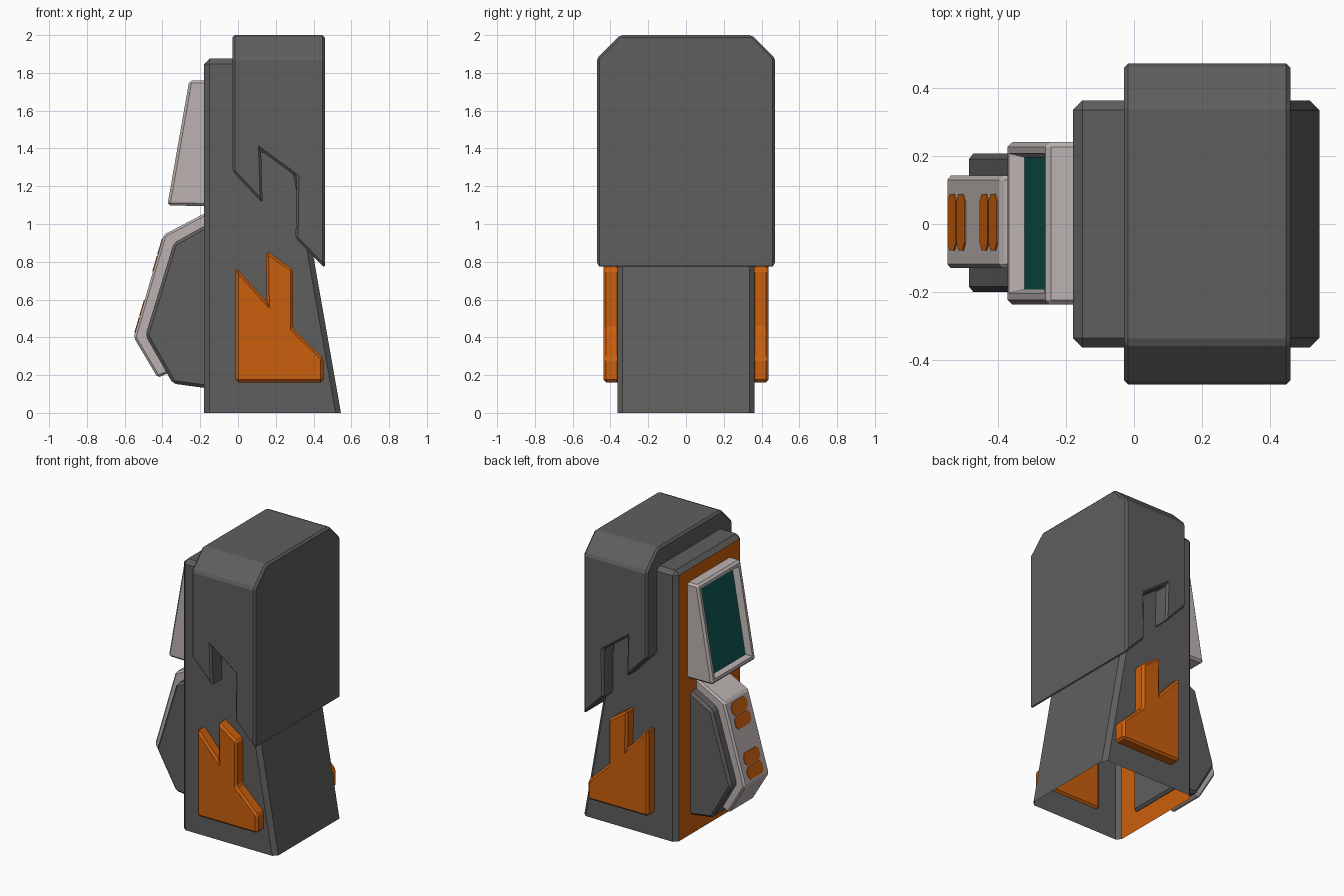
import bpy, bmesh
from mathutils import Vector

if "Cube" in bpy.data.objects:
    bpy.data.objects.remove(bpy.data.objects["Cube"])


def material(name, rgb):
    m = bpy.data.materials.new(name)
    m.diffuse_color = (*rgb, 1)
    m.use_nodes = True
    m.node_tree.nodes["Principled BSDF"].inputs["Base Color"].default_value = m.diffuse_color
    return m


GREY = material("dark grey", (0.115, 0.113, 0.112))
LIGHT = material("pale warm grey", (0.50, 0.45, 0.44))
ORANGE = material("orange", (0.60, 0.115, 0.004))
TEAL = material("screen teal", (0.004, 0.10, 0.085))


def extrude(pts, y0, y1):
    """Solid from an x-z profile pulled along y."""
    bm = bmesh.new()
    face = bm.faces.new([bm.verts.new((x, y0, z)) for x, z in pts])
    out = bmesh.ops.extrude_face_region(bm, geom=[face])["geom"]
    bmesh.ops.translate(bm, vec=(0, y1 - y0, 0),
                        verts=[v for v in out if isinstance(v, bmesh.types.BMVert)])
    bmesh.ops.recalc_face_normals(bm, faces=bm.faces)
    return bm


def bevel(bm, width, keep=lambda e: True):
    edges = [e for e in bm.edges if e.calc_face_angle(0) > 0.3 and keep(e)]
    bmesh.ops.bevel(bm, geom=edges, offset=width, segments=1, profile=0.5,
                    affect='EDGES', clamp_overlap=True)
    bm.normal_update()


def finish(bm, name, *mats):
    me = bpy.data.meshes.new(name)
    bm.to_mesh(me)
    bm.free()
    for m in mats:
        me.materials.append(m)
    ob = bpy.data.objects.new(name, me)
    bpy.context.collection.objects.link(ob)
    return ob


# Cabinet body: sloped back, open underneath, orange front panel
bm = extrude([(-0.18, 0), (0.545, 0), (0.215, 1.875), (-0.18, 1.875)], -0.363, 0.363)
bevel(bm, 0.028, lambda e: max(v.co.z for v in e.verts) > 0.01)
bmesh.ops.delete(bm, geom=[f for f in bm.faces if f.normal.z < -0.9], context='FACES')
for f in bm.faces:
    f.material_index = int(f.normal.x < -0.99)
finish(bm, "cabinet_body", GREY, ORANGE)

# Hood: zigzag lower edge, chamfered top corners
bm = extrude([(-0.03, 2), (-0.03, 1.28), (0.13, 1.11), (0.122, 1.388), (0.31, 1.25),
              (0.305, 0.925), (0.46, 0.765), (0.46, 2)], -0.472, 0.472)
for s in (-1, 1):
    cut = bmesh.ops.bisect_plane(bm, geom=bm.verts[:] + bm.edges[:] + bm.faces[:],
                                 plane_co=(0, s * 0.472, 1.878), plane_no=(0, s, 1),
                                 clear_outer=True)["geom_cut"]
    bmesh.ops.contextual_create(bm, geom=[g for g in cut if isinstance(g, bmesh.types.BMEdge)])
bmesh.ops.recalc_face_normals(bm, faces=bm.faces)
bevel(bm, 0.013)
finish(bm, "hood", GREY)

# Orange side plates
for side, y0, y1 in (("front", -0.437, -0.35), ("back", 0.35, 0.437)):
    bm = extrude([(-0.012, 0.162), (0.452, 0.162), (0.452, 0.29), (0.292, 0.445),
                  (0.292, 0.76), (0.148, 0.86), (0.152, 0.59), (-0.012, 0.77)], y0, y1)
    bevel(bm, 0.014)
    finish(bm, side + "_side_plate", ORANGE)

# Screen housing with recessed screen
bm = extrude([(-0.16, 1.76), (-0.258, 1.76), (-0.374, 1.098), (-0.16, 1.095)], -0.237, 0.241)
bevel(bm, 0.014)
pane = [min(bm.faces, key=lambda f: f.calc_center_median().x - f.calc_area())]
bmesh.ops.inset_region(bm, faces=pane, thickness=0.028)
bmesh.ops.inset_region(bm, faces=pane, thickness=0.016, depth=-0.045)
pane[0].material_index = 1
finish(bm, "screen_housing", LIGHT, TEAL)

# Lower pod and the pale band wrapped over it
bm = extrude([(-0.16, 1.0), (-0.34, 0.9), (-0.49, 0.41), (-0.345, 0.155), (-0.16, 0.13)],
             -0.2, 0.207)
bevel(bm, 0.016)
finish(bm, "lower_pod", GREY)
top, low = Vector((-0.393, 0, 0.943)), Vector((-0.552, 0, 0.4))
bm = extrude([(-0.16, 1.065), (top.x, top.z), (low.x, low.z), (-0.425, 0.186),
              (-0.36, 0.215), (-0.46, 0.41), (-0.32, 0.87), (-0.16, 0.97)], -0.13, 0.142)
bevel(bm, 0.012)
finish(bm, "pod_band", LIGHT)

# Orange buttons: thin clipped-corner plates on the sloped band
slope = low - top
along = slope.normalized()
normal = Vector((along.z, 0, -along.x))
across = Vector((0, 1, 0))
h, w, c = 0.043, 0.083, 0.022
outline = [(w, h - c), (w - c, h), (c - w, h), (-w, h - c),
           (-w, c - h), (c - w, -h), (w - c, -h), (w, c - h)]
for i, t in enumerate((0.12, 0.285, 0.715, 0.88)):
    bm = bmesh.new()
    ctr = top + slope * t + across * 0.005
    f = bm.faces.new([bm.verts.new(ctr + across * a + along * b + normal * 0.004)
                      for a, b in outline])
    ext = bmesh.ops.extrude_face_region(bm, geom=[f])["geom"]
    bmesh.ops.translate(bm, vec=normal * -0.006,
                        verts=[v for v in ext if isinstance(v, bmesh.types.BMVert)])
    bmesh.ops.recalc_face_normals(bm, faces=bm.faces)
    finish(bm, "button_%d" % (i + 1), ORANGE)
